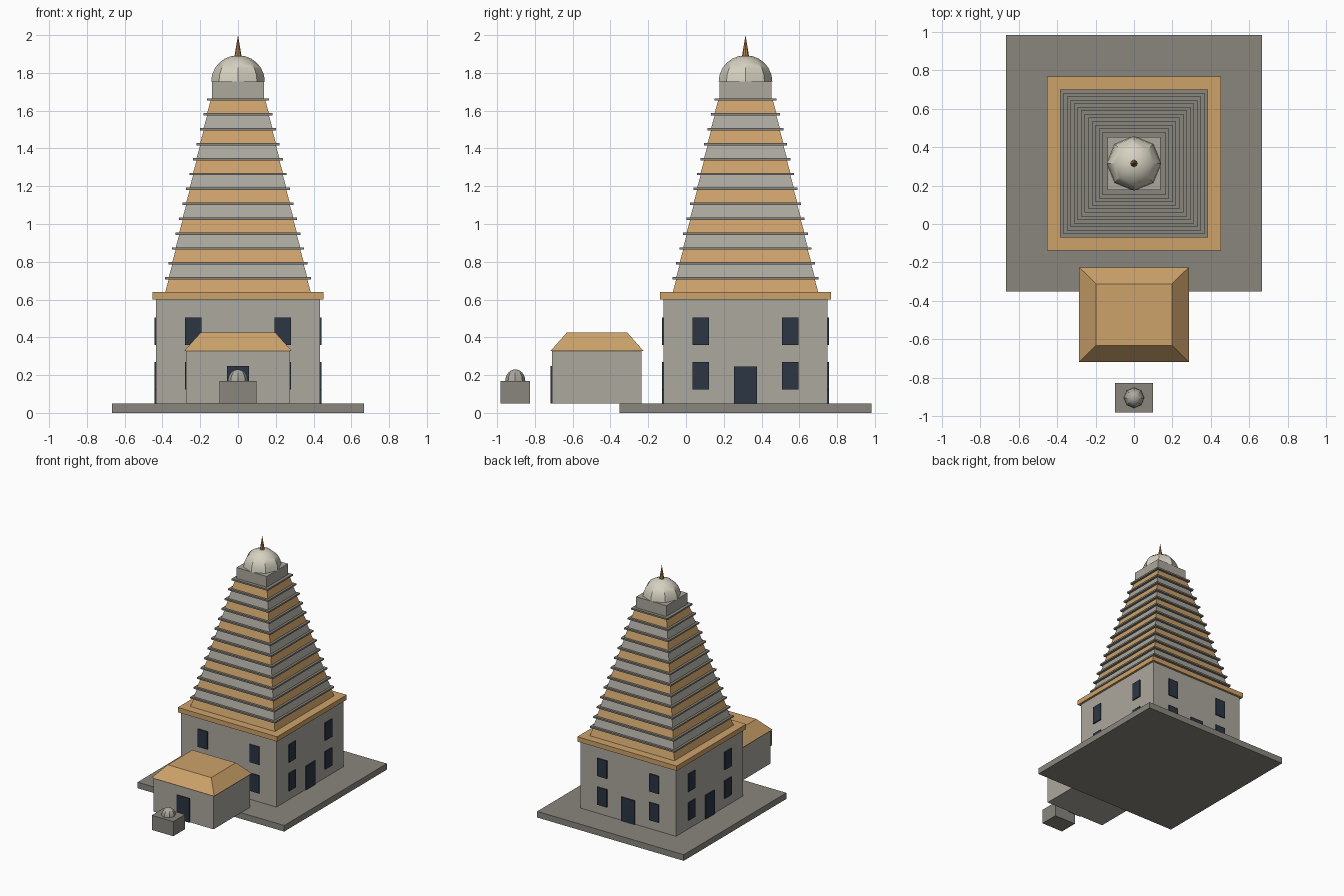
import bpy, bmesh, math
from mathutils import Matrix, Vector

if "Cube" in bpy.data.objects:
    bpy.data.objects.remove(bpy.data.objects["Cube"])


def material(name, rgb):
    # sRGB 0-255 to linear
    lin = [((c / 255 + 0.055) / 1.055) ** 2.4 for c in rgb]
    m = bpy.data.materials.new(name)
    m.diffuse_color = (*lin, 1)
    m.use_nodes = True
    m.node_tree.nodes["Principled BSDF"].inputs["Base Color"].default_value = m.diffuse_color
    return m


STONE = material("light stone", (172, 168, 158))
DARK = material("dark stone", (137, 134, 125))
OCHRE = material("ochre", (205, 162, 106))
GLASS = material("dark opening", (44, 54, 68))
CREAM = material("cream dome", (214, 209, 192))
BRONZE = material("bronze", (176, 128, 76))

CY = 0.315  # tower centre in y


def finish(name, bm, mat):
    bmesh.ops.recalc_face_normals(bm, faces=bm.faces)
    me = bpy.data.meshes.new(name)
    bm.to_mesh(me)
    bm.free()
    me.materials.append(mat)
    ob = bpy.data.objects.new(name, me)
    bpy.context.collection.objects.link(ob)
    return ob


def add_block(bm, cx, cy, hx, hy, z0, z1, tx=None, ty=None):
    """Block with half sizes hx, hy; tx, ty are the half sizes at the top."""
    tx, ty = tx or hx, ty or hy
    for v in bmesh.ops.create_cube(bm, size=2)["verts"]:
        top = v.co.z > 0
        v.co = Vector((cx + v.co.x * (tx if top else hx),
                       cy + v.co.y * (ty if top else hy),
                       z1 if top else z0))


def block(name, mat, *args):
    bm = bmesh.new()
    add_block(bm, *args)
    return finish(name, bm, mat)


def dome(name, mat, cy, z, r, h):
    """Eight-sided half sphere, smooth up its height."""
    bm = bmesh.new()
    bmesh.ops.create_uvsphere(bm, u_segments=8, v_segments=12, radius=1)
    cut = bmesh.ops.bisect_plane(bm, geom=bm.verts[:] + bm.edges[:] + bm.faces[:],
                                 plane_co=(0, 0, 0), plane_no=(0, 0, 1),
                                 clear_inner=True)
    bmesh.ops.contextual_create(
        bm, geom=[e for e in cut["geom_cut"] if isinstance(e, bmesh.types.BMEdge)])
    for v in bm.verts:
        v.co = Vector((v.co.x * r, cy + v.co.y * r, z + v.co.z * h))
    ob = finish(name, bm, mat)
    bpy.ops.object.select_all(action='DESELECT')
    ob.select_set(True)
    bpy.context.view_layer.objects.active = ob
    bpy.ops.object.shade_smooth_by_angle(angle=math.radians(30))
    return ob


# Plinth, tower base and cornice
block("plinth", DARK, 0, CY, 0.667, 0.667, 0, 0.05)
block("tower_base", STONE, 0, CY, 0.434, 0.434, 0.05, 0.60)
block("cornice", OCHRE, 0, CY, 0.452, 0.452, 0.60, 0.64)

# Windows and doors, the same on all four sides
bm = bmesh.new()
for side in range(4):
    start = len(bm.verts)
    for x in (-0.236, 0.236):
        for z in (0.123, 0.359):
            add_block(bm, x, -0.438, 0.044, 0.0048, z, z + 0.146)
    add_block(bm, 0, -0.438, 0.06, 0.0048, 0.05, 0.245)
    bm.verts.ensure_lookup_table()
    bmesh.ops.transform(bm, verts=bm.verts[start:],
                        matrix=Matrix.Translation((0, CY, 0))
                        @ Matrix.Rotation(side * math.pi / 2, 4, 'Z'))
finish("tower_windows_and_doors", bm, GLASS)

# Thirteen tapering tiers in alternating colours, each with a ledge
TIERS, PITCH = 13, 0.0789
for i in range(TIERS):
    z = 0.64 + i * PITCH
    low = 0.385 - 0.24 * i / TIERS
    high = 0.385 - 0.24 * (i + 1) / TIERS
    block(f"tier_{i + 1}", STONE if i % 2 else OCHRE,
          0, CY, low, low, z, z + PITCH - 0.012, high, high)
    block(f"ledge_{i + 1}", DARK, 0, CY, high + 0.019, high + 0.019,
          z + PITCH - 0.013, z + PITCH)

# Crown: neck block, dome and finial
block("neck", STONE, 0, CY, 0.137, 0.137, 1.66, 1.755)
dome("crown_dome", CREAM, CY, 1.755, 0.142, 0.138)
bm = bmesh.new()
bmesh.ops.create_cone(bm, cap_ends=True, segments=8, radius1=0.02, radius2=0,
                      depth=0.12, matrix=Matrix.Translation((0, CY, 1.94)))
finish("finial", bm, BRONZE)

# Front hall with a hipped roof and a door
block("hall", STONE, 0, -0.472, 0.274, 0.237, 0.05, 0.33)
block("hall_roof", OCHRE, 0, -0.471, 0.285, 0.246, 0.328, 0.425, 0.198, 0.16)
block("hall_door", GLASS, 0, -0.7125, 0.058, 0.0048, 0.05, 0.247)

# Small shrine in front of the hall
block("shrine_block", DARK, 0, -0.904, 0.098, 0.077, 0.05, 0.17)
dome("shrine_dome", STONE, -0.904, 0.17, 0.053, 0.06)
